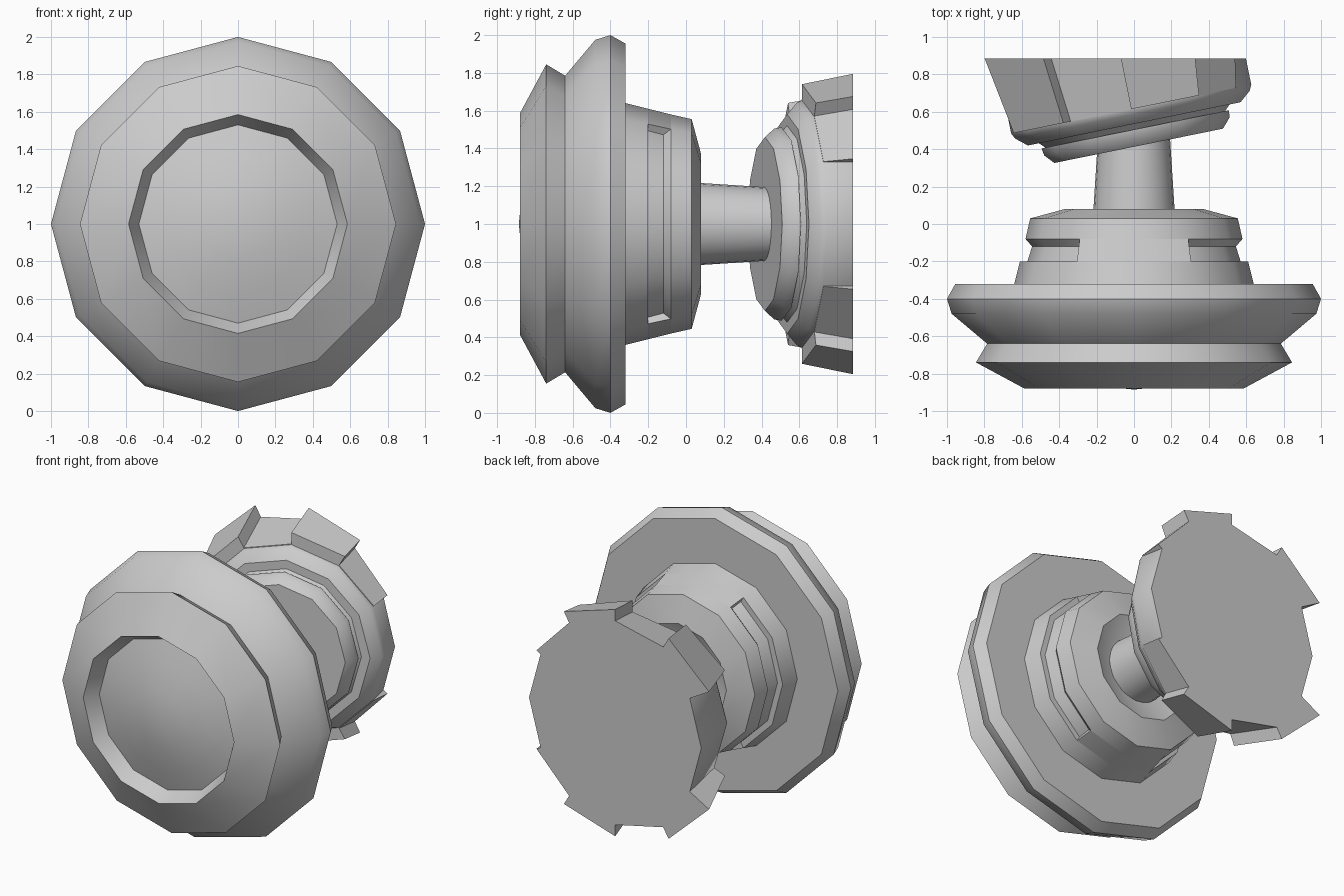
import bpy, bmesh
from math import radians, sin, cos
from mathutils import Matrix

if "Cube" in bpy.data.objects:
    bpy.data.objects.remove(bpy.data.objects["Cube"])

BODY = Matrix.Translation((0, 0, 1))
HEAD = Matrix.Translation((0.025, 0.418, 1)) @ Matrix.Rotation(radians(11.5), 4, 'Z')
BACK_Y = 0.885


def sweep(name, profile, angles, matrix, closed, clip=False):
    """Turn (y, r) points about the y axis: a full lathe if closed, else a capped sector."""
    bm = bmesh.new()
    rings = []
    for a in angles:
        c, s = cos(radians(a)), sin(radians(a))
        rings.append([bm.verts.new((r * c, y, r * s)) for y, r in profile])
    n, m = len(rings), len(profile)
    for i in range(n if closed else n - 1):
        a, b = rings[i], rings[(i + 1) % n]
        for j in range(m - 1 if closed else m):
            k = (j + 1) % m
            bm.faces.new((a[j], a[k], b[k], b[j]))
    if not closed:
        bm.faces.new(rings[0])
        bm.faces.new(rings[-1])
    bmesh.ops.remove_doubles(bm, verts=bm.verts, dist=1e-5)
    bm.transform(matrix)
    if clip:
        cut = bmesh.ops.bisect_plane(bm, geom=bm.verts[:] + bm.edges[:] + bm.faces[:],
                                     plane_co=(0, BACK_Y, 0), plane_no=(0, 1, 0),
                                     clear_outer=True)
        edges = [e for e in cut['geom_cut'] if isinstance(e, bmesh.types.BMEdge)]
        bmesh.ops.contextual_create(bm, geom=edges)
    bmesh.ops.recalc_face_normals(bm, faces=bm.faces)
    mesh = bpy.data.meshes.new(name)
    bm.to_mesh(mesh)
    bm.free()
    ob = bpy.data.objects.new(name, mesh)
    bpy.context.collection.objects.link(ob)
    bpy.ops.object.select_all(action='DESELECT')
    bpy.context.view_layer.objects.active = ob
    ob.select_set(True)
    bpy.ops.object.shade_smooth_by_angle(angle=radians(35))
    return ob


def lathe(name, profile, matrix, sides=12, clip=False):
    return sweep(name, profile, [360 * i / sides for i in range(sides)], matrix, True, clip)


# Flanged body with domed recessed front and a side groove
lathe("body", [(-0.885, 0), (-0.865, 0.2), (-0.825, 0.38), (-0.78, 0.53),
               (-0.88, 0.585), (-0.74, 0.845), (-0.64, 0.785), (-0.48, 0.975),
               (-0.40, 1.0), (-0.32, 0.955), (-0.32, 0.64), (-0.2, 0.61),
               (-0.2, 0.57), (-0.12, 0.545), (-0.08, 0.58), (0.03, 0.555),
               (0.08, 0.37), (0.02, 0.22), (0.02, 0)], BODY)

# Solid bridges that interrupt the groove at top and bottom
for label, start in (("top", 60), ("bottom", 240)):
    sweep("groove_bridge_" + label,
          [(-0.2, 0.5), (-0.2, 0.61), (-0.08, 0.58), (-0.08, 0.5)],
          [start, start + 30, start + 60], BODY, False)

# Round neck
lathe("neck", [(0.0, 0), (0.0, 0.222), (0.5, 0.19), (0.5, 0)], BODY, 24)

# Tilted stepped head, cut flat at the back
lathe("head", [(0, 0), (0, 0.46), (0.05, 0.505), (0.09, 0.512), (0.09, 0.49),
               (0.12, 0.52), (0.12, 0.58), (0.17, 0.64), (0.2, 0.655),
               (0.8, 0.655), (0.8, 0)], HEAD, clip=True)

# Facets around the head: raised teeth and lower lands, mirrored top to bottom
TOOTH = [(0.2, 0.5), (0.2, 0.74), (0.8, 0.86), (0.8, 0.5)]
LAND = [(0.2, 0.5), (0.2, 0.66), (0.8, 0.78), (0.8, 0.5)]
for side in (1, -1):
    for label, prof, start in (("land", LAND, 30), ("tooth", TOOTH, 60),
                               ("land", LAND, 90), ("tooth", TOOTH, 120)):
        sweep("head_" + label, prof, [side * start, side * (start + 30)],
              HEAD, False, clip=True)
